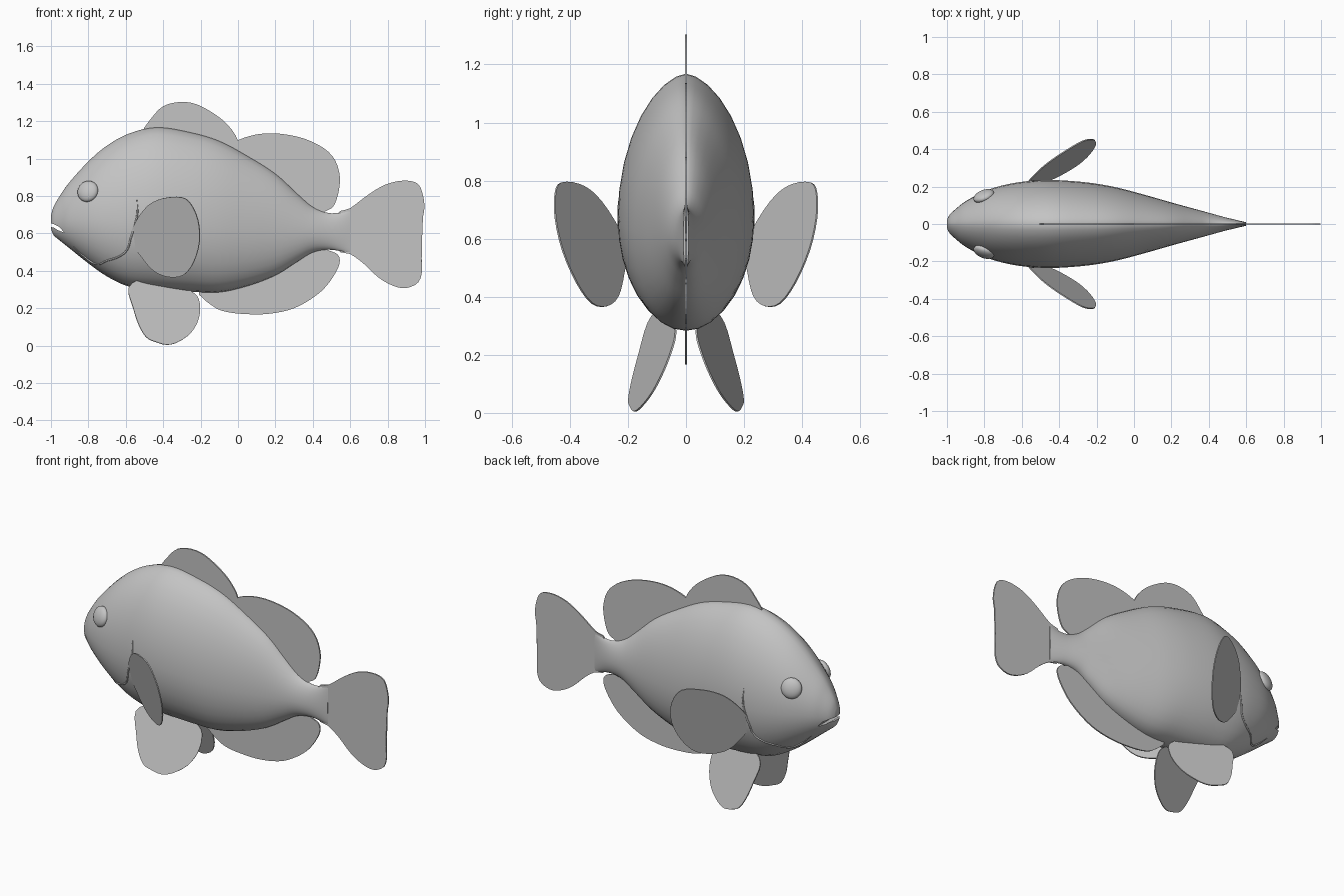
import bpy, bmesh, math
from mathutils import Vector

cube = bpy.data.objects.get("Cube")
if cube:
    bpy.data.objects.remove(cube, do_unlink=True)

grey = bpy.data.materials.new("soft_grey")
grey.use_nodes = True
COLOUR = (0.55, 0.55, 0.55, 1)
grey.diffuse_color = COLOUR
grey.node_tree.nodes["Principled BSDF"].inputs["Base Color"].default_value = COLOUR


def spline(a, b, c, d, t):
    """Catmull-Rom point between b and c."""
    return (b * 2 + (c - a) * t + (a * 2 - b * 5 + c * 4 - d) * t * t
            + (b * 3 - a - c * 3 + d) * t ** 3) / 2


def finish(bm, name, smooth=True):
    bmesh.ops.recalc_face_normals(bm, faces=bm.faces)
    mesh = bpy.data.meshes.new(name)
    bm.to_mesh(mesh)
    bm.free()
    obj = bpy.data.objects.new(name, mesh)
    bpy.context.collection.objects.link(obj)
    mesh.materials.append(grey)
    bpy.ops.object.select_all(action="DESELECT")
    obj.select_set(True)
    bpy.context.view_layer.objects.active = obj
    if smooth:
        bpy.ops.object.shade_smooth_by_angle(angle=math.radians(40))
    return obj


# Body stations: x, top, bottom, half width
STATIONS = [Vector(s) for s in (
    (-1.0, .695, .625, .022), (-.985, .745, .59, .05), (-.95, .805, .56, .083),
    (-.9, .875, .52, .122), (-.8, .985, .44, .175), (-.7, 1.07, .37, .207),
    (-.58, 1.135, .315, .228), (-.43, 1.168, .298, .235), (-.25, 1.14, .288, .222),
    (-.1, 1.095, .285, .197), (.05, 1.015, .318, .158), (.2, .92, .375, .115),
    (.32, .81, .45, .082), (.4, .742, .498, .06), (.48, .71, .513, .038),
    (.55, .713, .505, .021), (.6, .735, .492, .009))]
STEPS, SIDES, BELLY = 4, 32, .43

rows = []
for i in range(len(STATIONS) - 1):
    a, b, c, d = (STATIONS[max(0, min(len(STATIONS) - 1, i + k))] for k in (-1, 0, 1, 2))
    rows += [spline(a, b, c, d, j / STEPS) for j in range(STEPS)]
rows.append(STATIONS[-1])


def section(row, angle):
    """Egg-shaped cross-section, slightly narrower towards the back."""
    x, top, low, half = row
    mid = low + BELLY * (top - low)
    co, si = math.cos(angle), math.sin(angle)
    z = mid + si * ((top - mid) if si > 0 else (mid - low))
    y = math.copysign(abs(co) ** (1.2 if si > 0 else .95), co) * half
    return Vector((x, y, z))


def skin(x, z):
    """Half width of the body at a side-on position."""
    for p, q in zip(rows, rows[1:]):
        if p[0] <= x <= q[0]:
            _, top, low, half = p.lerp(q, (x - p[0]) / (q[0] - p[0]))
            mid = low + BELLY * (top - low)
            s = (z - mid) / ((top - mid) if z > mid else (mid - low))
            return half * max(0, 1 - s * s) ** (.6 if s > 0 else .475)
    return 0


bm = bmesh.new()
rings = [[bm.verts.new(section(r, math.tau * k / SIDES)) for k in range(SIDES)] for r in rows]
for p, q in zip(rings, rings[1:]):
    for k in range(SIDES):
        n = (k + 1) % SIDES
        bm.faces.new((p[k], p[n], q[n], q[k]))
bm.faces.new(rings[0])
bm.faces.new(rings[-1])
body = finish(bm, "body")

# Mouth: a thin curved wedge cut into the snout
MOUTH = [(-1.03, .665), (-.985, .65), (-.955, .635), (-.93, .605),
         (-.965, .618), (-.985, .632), (-1.03, .637)]
bm = bmesh.new()
left, right = ([bm.verts.new((x, y, z)) for x, z in MOUTH] for y in (-.2, .2))
bm.faces.new(left)
bm.faces.new(right)
for k in range(len(MOUTH)):
    n = (k + 1) % len(MOUTH)
    bm.faces.new((left[k], left[n], right[n], right[k]))
cutter = finish(bm, "mouth_cutter", False)
cutter.hide_render = True
bpy.context.view_layer.objects.active = body
cut = body.modifiers.new("mouth", "BOOLEAN")
cut.operation, cut.object, cut.solver = "DIFFERENCE", cutter, "EXACT"
bpy.ops.object.modifier_apply(modifier=cut.name)
bpy.data.objects.remove(cutter, do_unlink=True)


def fin(name, outline, place, thickness=.008):
    """Thin fin with a smooth closed outline, set in space by place(x, z)."""
    pts = [Vector(p) for p in outline]
    n = len(pts)
    bm = bmesh.new()
    ring = []
    for i in range(n):
        a, b, c, d = (pts[(i + k) % n] for k in (-1, 0, 1, 2))
        for t in (0, .33, .67):
            x, z = spline(a, b, c, d, t)
            ring.append(bm.verts.new((x, place(x, z), z)))
    bm.faces.new(ring)
    bmesh.ops.triangulate(bm, faces=bm.faces)
    obj = finish(bm, name, False)
    solid = obj.modifiers.new("thickness", "SOLIDIFY")
    solid.thickness, solid.offset = thickness, 0


def flat(x, z):
    return 0


# Fins on the centre line
fin("front_dorsal_fin", [(-.51, 1.14), (-.46, 1.22), (-.4, 1.28), (-.31, 1.303),
    (-.22, 1.29), (-.12, 1.235), (-.05, 1.175), (0, 1.095), (0, 1.0), (-.25, 1.08),
    (-.45, 1.1)], flat)
fin("rear_dorsal_fin", [(-.01, 1.085), (.06, 1.12), (.15, 1.135), (.25, 1.13), (.36, 1.105),
    (.46, 1.055), (.52, .99), (.545, .9), (.535, .81), (.51, .745), (.47, .72),
    (.42, .7), (.3, .77), (.1, .93), (0, 1.0)], flat)
fin("anal_fin", [(-.21, .3), (-.14, .215), (-.06, .18), (.06, .168), (.16, .17), (.27, .19),
    (.36, .23), (.45, .295), (.51, .37), (.543, .44), (.535, .485), (.49, .507),
    (.4, .53), (.25, .44), (0, .35)], flat)
fin("tail_fin", [(.53, .7), (.6, .735), (.7, .81), (.79, .862), (.88, .882), (.955, .87),
    (.985, .82), (.997, .74), (.985, .66), (.985, .56), (.978, .48), (.985, .41),
    (.965, .34), (.9, .308), (.83, .32), (.75, .365), (.67, .44), (.6, .49),
    (.53, .52)], flat)

# Paired parts
PECTORAL = [(-.575, .57), (-.545, .665), (-.48, .75), (-.4, .788), (-.3, .793), (-.25, .755),
            (-.213, .67), (-.205, .56), (-.235, .45), (-.29, .378), (-.37, .367), (-.45, .4),
            (-.52, .48)]
PELVIC = [(-.585, .31), (-.56, .2), (-.53, .11), (-.49, .045), (-.44, .02), (-.38, .005),
          (-.32, .02), (-.25, .07), (-.21, .145), (-.205, .225), (-.235, .28), (-.35, .34),
          (-.5, .36)]
GILL = [(-.88, .53), (-.82, .475), (-.76, .437), (-.7, .455), (-.64, .475), (-.595, .51),
        (-.572, .58), (-.55, .65), (-.538, .71), (-.54, .78)]

for side, s in (("left", 1), ("right", -1)):
    # In this frame the sides are named by where they lie along y
    fin(f"{side}_pectoral_fin", PECTORAL,
        lambda x, z: s * (.37 + .6 * (x + .4) + .27 * (z - .79)), .006)
    fin(f"{side}_pelvic_fin", PELVIC,
        lambda x, z: s * (.18 - .3 * (x + .38) - .36 * z), .006)

    # Eye: flattened ball lying against the cheek
    bpy.ops.mesh.primitive_uv_sphere_add(segments=24, ring_count=14, radius=.058,
        location=(-.803, s * (skin(-.803, .825) + .002), .825),
        rotation=(s * .3, 0, s * .38))
    eye = bpy.context.object
    eye.name = f"{side}_eye"
    eye.scale.y = .5
    eye.data.materials.append(grey)
    bpy.ops.object.shade_smooth()

    # Gill cover: slim ridge following the skin
    curve = bpy.data.curves.new(f"{side}_gill_edge", "CURVE")
    curve.dimensions = "3D"
    curve.bevel_depth, curve.bevel_resolution, curve.resolution_u = .005, 1, 6
    line = curve.splines.new("BEZIER")
    line.bezier_points.add(len(GILL) - 1)
    for i, (point, (x, z)) in enumerate(zip(line.bezier_points, GILL)):
        point.co = (x, s * skin(x, z), z)
        point.handle_left_type = point.handle_right_type = "AUTO"
        point.radius = .3 if i in (0, len(GILL) - 1) else 1
    curve.materials.append(grey)
    bpy.context.collection.objects.link(bpy.data.objects.new(curve.name, curve))
